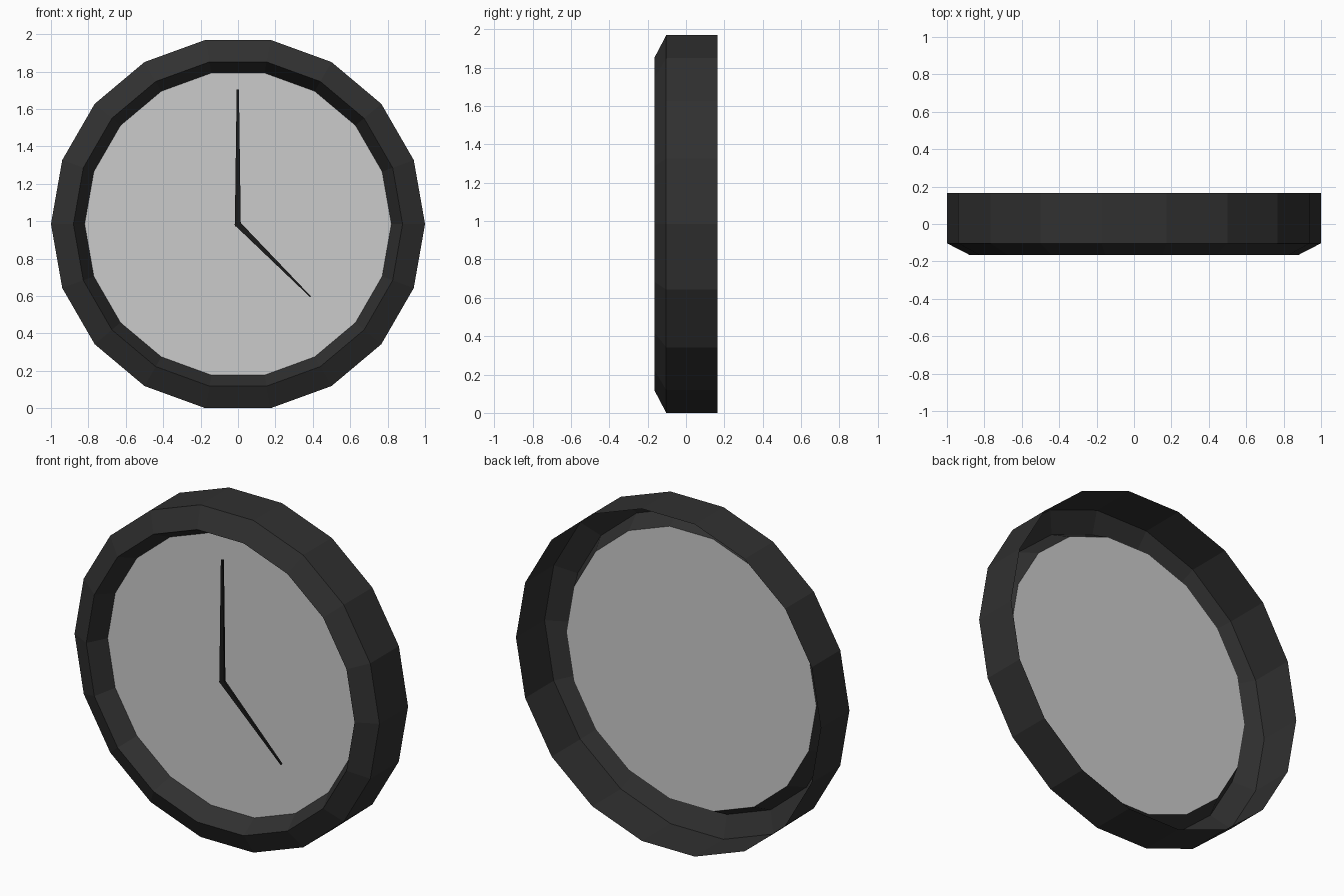
import bpy
from math import cos, sin, pi, radians
from mathutils import Vector

if "Cube" in bpy.data.objects:
    bpy.data.objects.remove(bpy.data.objects["Cube"])

SIDES = 18
CZ = cos(radians(10))   # centre height, so the bottom flat rests on z = 0


def material(name, value):
    m = bpy.data.materials.new(name)
    m.diffuse_color = (value, value, value, 1)
    m.use_nodes = True
    m.node_tree.nodes["Principled BSDF"].inputs["Base Color"].default_value = m.diffuse_color
    return m


def add_object(name, verts, faces, mat=None):
    me = bpy.data.meshes.new(name)
    me.from_pydata(verts, [], faces)
    me.update()
    ob = bpy.data.objects.new(name, me)
    bpy.context.collection.objects.link(ob)
    if mat:
        me.materials.append(mat)
    return ob


def ring(r, y):
    return [(r * cos(2 * pi * i / SIDES), y, CZ + r * sin(2 * pi * i / SIDES))
            for i in range(SIDES)]


def hand(name, angle, length, mat, y=-0.145, base=0.016, tip=0.006, t=0.006):
    # tapered bar from just behind the pivot to the tip, clockwise from 12
    d = Vector((sin(angle), 0, cos(angle)))
    s = Vector((cos(angle), 0, -sin(angle)))
    verts = []
    for yy in (y - t, y + t):
        c = Vector((-0.001, yy, CZ))
        verts += [c - d * 0.012 - s * base, c - d * 0.012 + s * base,
                  c + d * length + s * tip, c + d * length - s * tip]
    faces = [(0, 1, 2, 3), (7, 6, 5, 4)]
    faces += [(i, i + 4, (i + 1) % 4 + 4, (i + 1) % 4) for i in range(4)]
    return add_object(name, verts, faces, mat)


black = material("black_plastic", 0.03)
dark = material("hand_black", 0.01)

# casing: open-backed shell, profile (radius, y) from back edge to dial
profile = [(1.0, 0.165), (1.0, -0.103), (0.88, -0.165), (0.82, -0.05)]
verts = [v for r, y in profile for v in ring(r, y)]
faces = []
for k in range(len(profile) - 1):
    for i in range(SIDES):
        j = (i + 1) % SIDES
        a, b = k * SIDES, (k + 1) * SIDES
        faces.append((a + i, b + i, b + j, a + j))
add_object("casing", verts, faces, black)

# dial
add_object("dial", ring(0.82, -0.05), [tuple(range(SIDES))])

# hands at four o'clock-ish
hand("minute_hand", 0, 0.72, dark)
hand("hour_hand", radians(135), 0.55, dark, tip=0.003)
